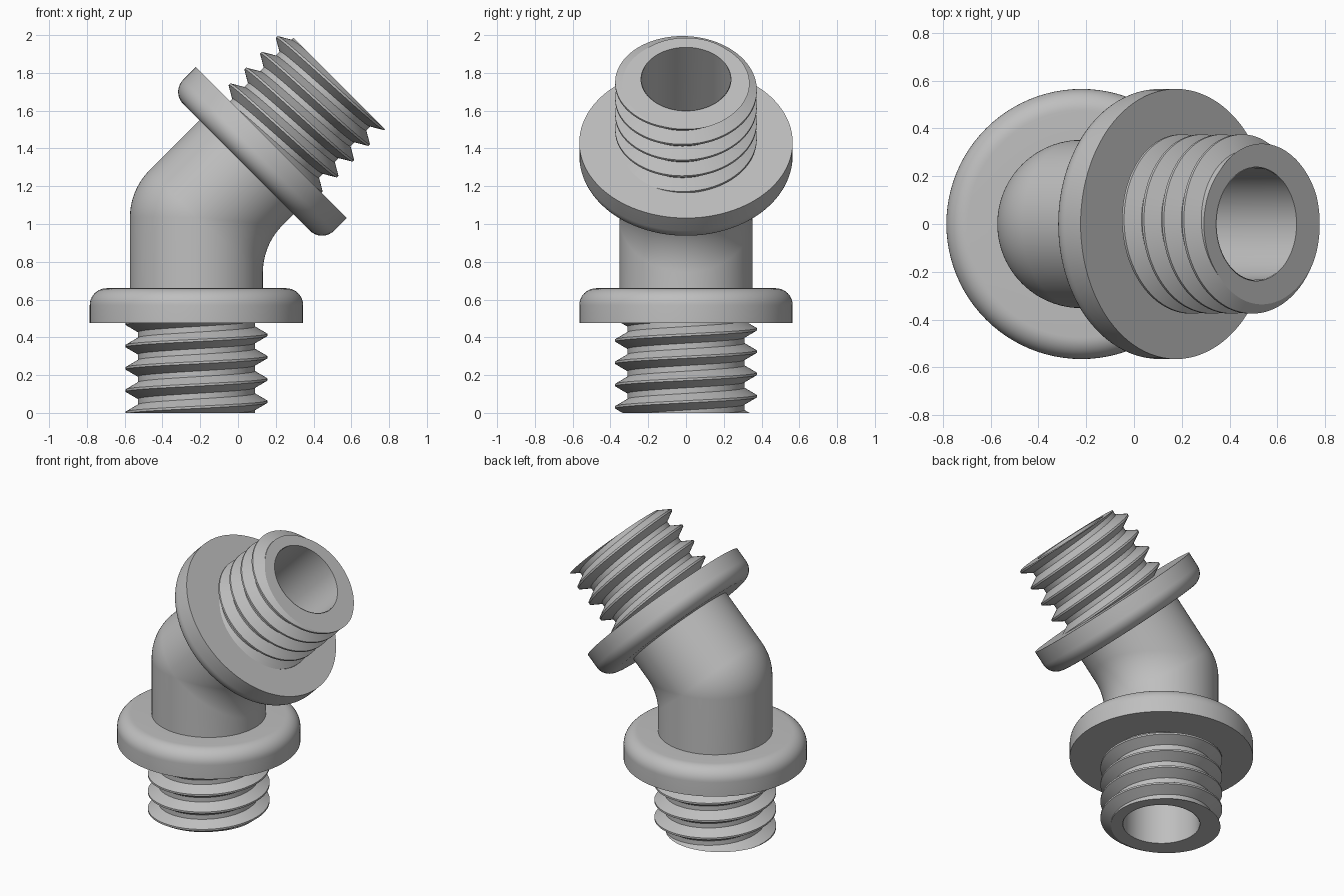
import bpy, bmesh, math
from mathutils import Matrix, Vector

if "Cube" in bpy.data.objects:
    bpy.data.objects.remove(bpy.data.objects["Cube"], do_unlink=True)

SEG = 96                 # sides around every round part
ARM = 1.035              # open end to the centre of the bend
AXIS_X = -0.22
TUBE_R, BORE_R, FILLET_R = 0.352, 0.235, 0.352
ROOT_R, CREST_R = 0.31, 0.375
PITCH, CREST_FLAT, ROOT_FLAT = 0.118, 0.012, 0.03
FLANGE_Z, FLANGE_TOP, FLANGE_R, ROUND_R = 0.475, 0.66, 0.565, 0.09
BEND = math.radians(45)

grey = bpy.data.materials.new("plain grey")
grey.use_nodes = True
colour = (0.52, 0.52, 0.52, 1)
grey.diffuse_color = colour
grey.node_tree.nodes["Principled BSDF"].inputs["Base Color"].default_value = colour


def ring_solid(name, columns, matrix):
    """Skin a list of closed cross-sections that go once around an axis."""
    bm = bmesh.new()
    grid = [[bm.verts.new(p) for p in col] for col in columns]
    n = len(grid[0])
    for a, b in zip(grid, grid[1:]):
        for i in range(n):
            k = (i + 1) % n
            bm.faces.new((a[i], b[i], b[k], a[k]))
    bmesh.ops.remove_doubles(bm, verts=bm.verts, dist=0.0003)
    bmesh.ops.recalc_face_normals(bm, faces=bm.faces)
    mesh = bpy.data.meshes.new(name)
    bm.to_mesh(mesh)
    bm.free()
    mesh.materials.append(grey)
    obj = bpy.data.objects.new(name, mesh)
    bpy.context.collection.objects.link(obj)
    obj.matrix_world = matrix
    bpy.ops.object.select_all(action='DESELECT')
    obj.select_set(True)
    bpy.context.view_layer.objects.active = obj
    bpy.ops.object.shade_smooth_by_angle(angle=math.radians(30))
    return obj


def polar(r, t, z):
    return Vector((r * math.cos(t), r * math.sin(t), z))


ANGLES = [2 * math.pi * i / SEG for i in range(SEG + 1)]


# Helical thread, cut flat at the open end
def thread_radius(z, t):
    off = abs((z / PITCH - t / (2 * math.pi)) % 1 - 0.5) * PITCH
    slope = (PITCH - CREST_FLAT - ROOT_FLAT) / 2
    f = min(1, max(0, (off - CREST_FLAT / 2) / slope))
    return CREST_R + (ROOT_R - CREST_R) * f


def thread_column(t):
    top = FLANGE_Z + 0.025
    inner = BORE_R + 0.003
    col = [polar(inner, t, 0)]
    for k in range(-2, 7):
        for off in (-(PITCH - ROOT_FLAT) / 2, -CREST_FLAT / 2,
                    CREST_FLAT / 2, (PITCH - ROOT_FLAT) / 2):
            z = PITCH * (k + 0.5 + t / (2 * math.pi)) + off
            z = min(top, max(0, z))
            col.append(polar(thread_radius(z, t), t, z))
    return col + [polar(inner, t, top)]


# Flange, flat toward the thread and rounded toward the bend
def flange_column(t):
    inner = ROOT_R - 0.01
    profile = [(inner, FLANGE_Z), (FLANGE_R, FLANGE_Z)]
    for i in range(11):
        a = math.pi / 2 * i / 10
        profile.append((FLANGE_R - ROUND_R * (1 - math.cos(a)),
                        FLANGE_TOP - ROUND_R * (1 - math.sin(a))))
    profile.append((inner, FLANGE_TOP))
    return [polar(r, t, z) for r, z in profile]


# Hollow elbow: ball-shaped outside of the bend, filleted inside of it
def elbow_path(r, t, starts):
    c = math.cos(t)
    pivot_x = max(0, (TUBE_R + FILLET_R) * c)
    pivot = Vector((pivot_x, 0, ARM - pivot_x * math.tan(BEND / 2)))
    reach = r * c - pivot_x
    y = Vector((0, r * math.sin(t), 0))
    bend = []
    for i in range(17):
        a = BEND * i / 16
        bend.append(pivot + y + reach * Vector((math.cos(a), 0, -math.sin(a))))
    first = [polar(rr, t, z) for rr, z in starts]
    last = [FAR_END @ polar(rr, math.pi - t, z) for rr, z in reversed(starts)]
    return first + bend + last


# Second end is the first one turned about the bend
FAR_END = (Matrix.Translation((ARM * math.sin(BEND), 0, ARM + ARM * math.cos(BEND)))
           @ Matrix.Rotation(math.pi + BEND, 4, 'Y'))
BASE = Matrix.Translation((AXIS_X, 0, 0))


def elbow_column(t):
    outer = elbow_path(TUBE_R, t, [(TUBE_R, 0.6)])
    bore = elbow_path(BORE_R, t, [(BORE_R + 0.015, 0.5), (BORE_R, 0)])
    return outer + bore[::-1]


ring_solid("elbow_tube", [elbow_column(t) for t in ANGLES], BASE)
for label, place in (("lower", BASE), ("upper", BASE @ FAR_END)):
    ring_solid(label + "_thread", [thread_column(t) for t in ANGLES], place)
    ring_solid(label + "_flange", [flange_column(t) for t in ANGLES], place)
